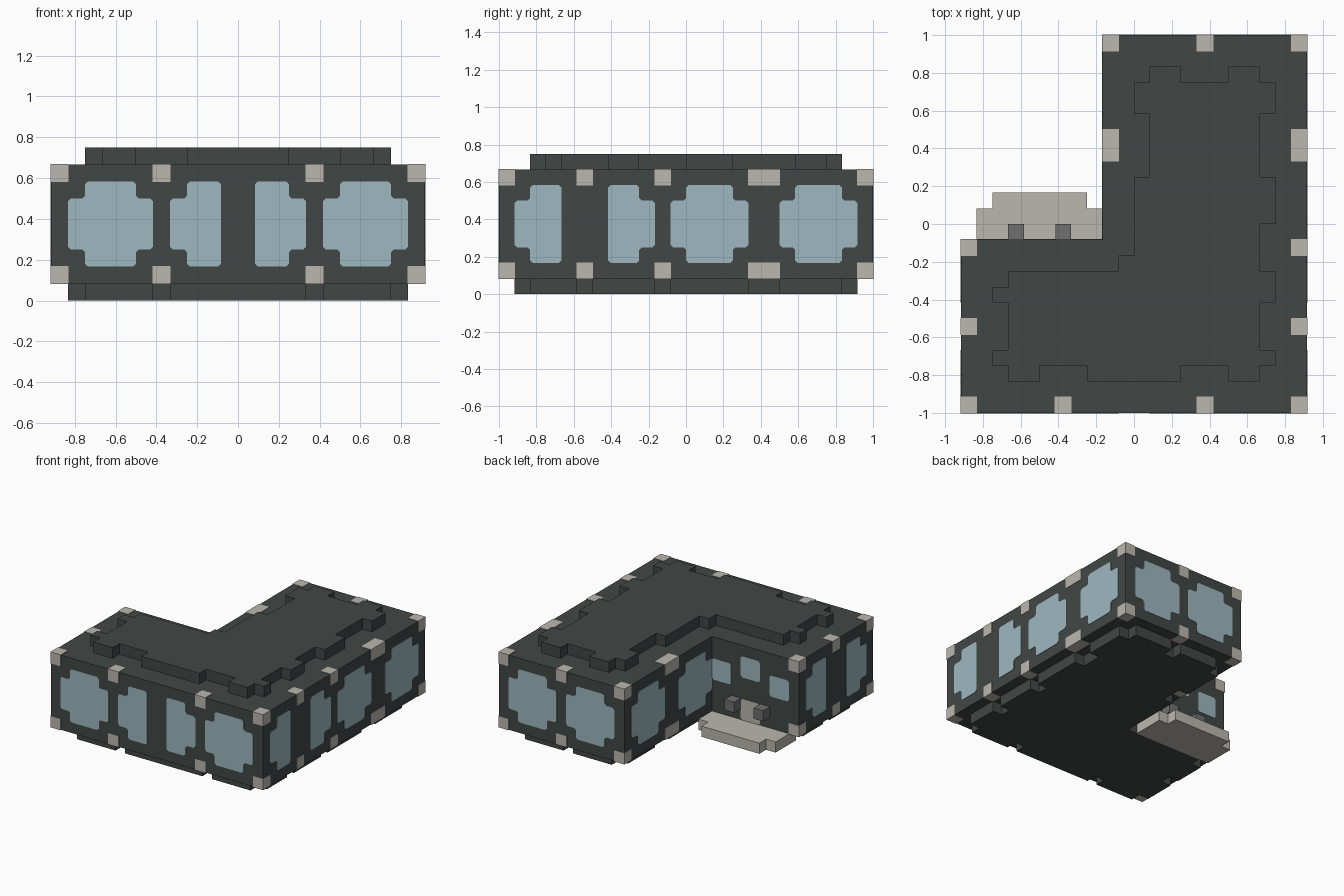
import bpy, bmesh
from mathutils import Vector

U = 1 / 12        # size of one building block
LIFT = 0.003      # how far plates and studs stand proud of the walls

if "Cube" in bpy.data.objects:
    bpy.data.objects.remove(bpy.data.objects["Cube"])


def material(name, rgb):
    m = bpy.data.materials.new(name)
    m.use_nodes = True
    m.diffuse_color = (*rgb, 1)
    m.node_tree.nodes["Principled BSDF"].inputs["Base Color"].default_value = (*rgb, 1)
    return m


DARK = material("dark slate", (0.053, 0.064, 0.062))
GLASS = material("pale blue glass", (0.34, 0.48, 0.53))
STONE = material("light stone", (0.50, 0.475, 0.43))
GREY = material("mid grey", (0.16, 0.16, 0.165))


def finish(bm, name, mat):
    bmesh.ops.recalc_face_normals(bm, faces=bm.faces[:])
    mesh = bpy.data.meshes.new(name)
    bm.to_mesh(mesh)
    bm.free()
    mesh.materials.append(mat)
    obj = bpy.data.objects.new(name, mesh)
    bpy.context.collection.objects.link(obj)
    return obj


def add_box(bm, lo, hi, grow=0.0):
    lo, hi = Vector(lo) * U, Vector(hi) * U
    made = bmesh.ops.create_cube(bm, size=1)["verts"]
    for v in made:
        v.co = (lo + hi) / 2 + v.co * (hi - lo + Vector((2, 2, 2)) * grow)


def boxes(name, mat, spans, grow=0.0):
    bm = bmesh.new()
    for lo, hi in spans:
        add_box(bm, lo, hi, grow)
    return finish(bm, name, mat)


def slab(name, mat, inside, z0, z1):
    """Flat layer made of every grid cell that passes the test."""
    bm = bmesh.new()
    for x in range(-11, 11):
        for y in range(-12, 12):
            if inside(x + 0.5, y + 0.5):
                bm.faces.new([bm.verts.new(((x + i) * U, (y + j) * U, z0 * U))
                              for i, j in ((0, 0), (1, 0), (1, 1), (0, 1))])
    bmesh.ops.remove_doubles(bm, verts=bm.verts[:], dist=U / 100)
    top = bmesh.ops.extrude_face_region(bm, geom=bm.faces[:])["geom"]
    bmesh.ops.translate(bm, vec=(0, 0, (z1 - z0) * U),
                        verts=[g for g in top if isinstance(g, bmesh.types.BMVert)])
    bmesh.ops.recalc_face_normals(bm, faces=bm.faces[:])
    bmesh.ops.dissolve_limit(bm, angle_limit=0.01, verts=bm.verts[:], edges=bm.edges[:])
    return finish(bm, name, mat)


def l_plan(x, y, inset):
    """L-shaped plan pulled in from its outline."""
    return (x < 11 - inset and y > inset - 12 and
            ((x > inset - 2 and y < 12 - inset) or (x > inset - 11 and y < -1 - inset)))


# Studs: x range, y range, and whether they sit on an x wall, a y wall or a corner
STUDS = [(x, x + 1, y, y + 1, "corner") for x, y in
         ((-11, -12), (10, -12), (10, 11), (-2, 11), (-11, -2))]
STUDS += [(x, x + 1, y, y + 1, "y wall") for x, y in ((-5, -12), (4, -12), (4, 11))]
STUDS += [(x, x + 1, -7, -6, "x wall") for x in (-11, 10)]
STUDS += [(x, x + 1, 4, 6, "x wall") for x in (-2, 10)]
STUDS += [(10, 11, -2, -1, "x wall")]


def notched(inset, along, depth):
    """Inset plan with a notch cut beside every stud."""
    def test(x, y):
        for x0, x1, y0, y1, kind in STUDS:
            gx = along if kind == "y wall" else depth
            gy = along if kind == "x wall" else depth
            if x0 - gx < x < x1 + gx and y0 - gy < y < y1 + gy:
                return False
        return l_plan(x, y, inset)
    return test


# Main layers
slab("plinth", DARK, notched(1, 0, 1), 0, 1)
slab("walls", DARK, lambda x, y: l_plan(x, y, 0), 1, 8)
roof_test = notched(2, 1, 2)
slab("roof_cap", DARK,
     lambda x, y: roof_test(x, y) or (-1 < x < 0 and -3 < y < -2), 8, 9)

# Studs along the bottom and top of the walls
for name, z in (("lower_studs", 1), ("upper_studs", 7)):
    boxes(name, STONE, [((x0, y0, z), (x1, y1, z + 1))
                        for x0, x1, y0, y1, kind in STUDS], LIFT)


def window(name, place, normal, wide, tall, z_wide=(3, 6), z_tall=(2, 7), mat=GLASS):
    """Cross-shaped plate: a wide band joined with a tall band."""
    (a, b), (c, d) = wide, tall
    (z1, z2), (z0, z3) = z_wide, z_tall
    outline = [(c, z0), (d, z0), (d, z1), (b, z1), (b, z2), (d, z2),
               (d, z3), (c, z3), (c, z2), (a, z2), (a, z1), (c, z1)]
    # Drop repeats and points lying on a straight run
    pts = [p for i, p in enumerate(outline) if p != outline[i - 1]]
    pts = [p for i, p in enumerate(pts)
           if not any(pts[i - 1][k] == p[k] == pts[(i + 1) % len(pts)][k] for k in (0, 1))]
    bm = bmesh.new()
    bm.faces.new([bm.verts.new(Vector(place(s, z)) * U) for s, z in pts])
    bmesh.ops.bevel(bm, geom=bm.verts[:], offset=0.014, segments=1, affect='VERTICES')
    new = bmesh.ops.extrude_face_region(bm, geom=bm.faces[:])["geom"]
    bmesh.ops.translate(bm, vec=Vector(normal) * LIFT,
                        verts=[g for g in new if isinstance(g, bmesh.types.BMVert)])
    finish(bm, name, mat)


def x_wall(x):
    return lambda s, z: (x, s, z)


def y_wall(y):
    return lambda s, z: (s, y, z)


# Front and back windows
FRONT, BACK, LEFT, RIGHT = (0, -1, 0), (0, 1, 0), (1, 0, 0), (-1, 0, 0)
for wide, tall in (((-10, -5), (-9, -6)), ((-4, -1), (-3, -1)),
                   ((1, 4), (1, 3)), ((5, 10), (6, 9))):
    window("front_window", y_wall(-12), FRONT, wide, tall)
for a in (-1, 5):
    window("back_window", y_wall(12), BACK, (a, a + 5), (a + 1, a + 4))

# Side windows
for wide, tall in (((-11, -8), (-10, -8)), ((-5, -2), (-5, -3))):
    window("left_window", x_wall(11), LEFT, wide, tall)
    window("right_window", x_wall(-11), RIGHT, wide, tall)
for a in (-1, 6):
    window("left_window", x_wall(11), LEFT, (a, a + 5), (a + 1, a + 4))
    window("courtyard_window", x_wall(-2), RIGHT, (a, a + 5), (a + 1, a + 4))

# Entrance wall: small square windows and a door
for a, z in ((-4, 4), (-7, 5), (-10, 4)):
    span, rise = (a, a + 2), (z, z + 2)
    window("entrance_window", y_wall(-1), BACK, span, span, rise, rise)
window("door", y_wall(-1), BACK, (-7, -5), (-7, -5), (1, 3), (1, 3), STONE)

# Entrance deck and the lamps beside the door
deck = [(-10, -2, -2, 1), (-9, -3, 1, 2)]
boxes("deck", STONE, [((x0, y0, 0), (x1, y1, 1)) for x0, x1, y0, y1 in deck])
boxes("door_lamps", GREY, [((x, -1, 2), (x + 1, 0, 3)) for x in (-8, -5)])
